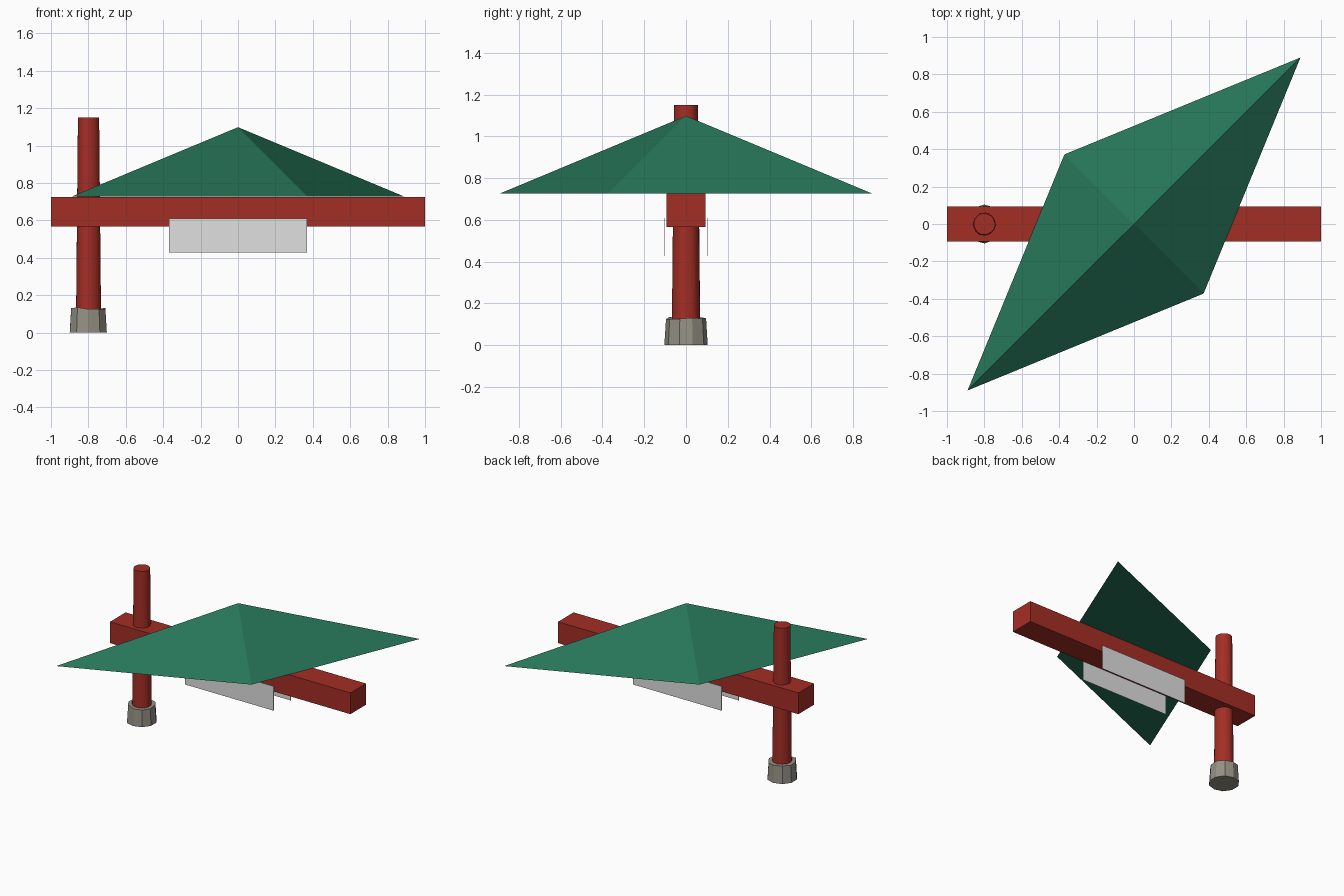
import bpy, bmesh, math, random

if "Cube" in bpy.data.objects:
    bpy.data.objects.remove(bpy.data.objects["Cube"])

random.seed(4)


def material(name, rgb):
    m = bpy.data.materials.new(name)
    lin = [(c / 255 / 12.92 if c < 10 else ((c / 255 + 0.055) / 1.055) ** 2.4) for c in rgb]
    m.diffuse_color = (*lin, 1)
    m.use_nodes = True
    m.node_tree.nodes["Principled BSDF"].inputs["Base Color"].default_value = m.diffuse_color
    return m


RED = material("red paint", (164, 46, 37))
GREEN = material("dark green roof", (38, 116, 88))
STONE = material("warm grey stone", (148, 144, 132))
WHITE = material("pale grey panel", (224, 224, 224))


def make(name, verts, faces, mat):
    mesh = bpy.data.meshes.new(name)
    mesh.from_pydata(verts, [], faces)
    bm = bmesh.new()
    bm.from_mesh(mesh)
    bmesh.ops.recalc_face_normals(bm, faces=bm.faces)
    bm.to_mesh(mesh)
    bm.free()
    mesh.materials.append(mat)
    ob = bpy.data.objects.new(name, mesh)
    bpy.context.collection.objects.link(ob)
    return ob


def rough_column(name, x, sides, rings, wobble, top_wobble, mat):
    """Closed column of (radius, z) rings with a slightly uneven outline."""
    bump = [1 + random.uniform(-wobble, wobble) for _ in range(sides)]
    verts = []
    for k, (r, z) in enumerate(rings):
        for i in range(sides):
            a = 2 * math.pi * (i + 0.5) / sides
            dz = random.uniform(-top_wobble, 0) if k == len(rings) - 1 else 0
            verts.append((x + r * bump[i] * math.cos(a), r * bump[i] * math.sin(a), z + dz))
    faces = [tuple(range(sides)), tuple(range(len(verts) - sides, len(verts)))]
    for k in range(len(rings) - 1):
        for i in range(sides):
            j = (i + 1) % sides
            a, b = k * sides, (k + 1) * sides
            faces.append((a + i, a + j, b + j, b + i))
    return make(name, verts, faces, mat)


# Horizontal beam
bpy.ops.mesh.primitive_cube_add(size=1, location=(0, 0, 0.646))
beam = bpy.context.object
beam.name = "beam"
beam.scale = (2, 0.185, 0.16)
beam.data.materials.append(RED)

# Tapered post standing in a stone foot
post = rough_column("post", -0.8, 24, [(0.068, 0.001), (0.057, 1.15)], 0.025, 0, RED)
foot = rough_column("stone_foot", -0.8, 10, [(0.105, 0), (0.097, 0.136)], 0.02, 0.012, STONE)
for ob in (post, foot):
    bpy.ops.object.select_all(action='DESELECT')
    ob.select_set(True)
    bpy.context.view_layer.objects.active = ob
    bpy.ops.object.shade_smooth_by_angle(angle=math.radians(30))

# Diamond-plan roof pyramid with a closed underside
far, near, base = 0.89, 0.372, 0.727
corners = [(far, far, base), (-near, near, base), (-far, -far, base), (near, -near, base)]
make("roof", corners + [(0, 0, 1.098)],
     [(0, 1, 2, 3)] + [(i, (i + 1) % 4, 4) for i in range(4)], GREEN)

# Hanging panels on both faces of the beam
for name, side in (("front_panel", -1), ("back_panel", 1)):
    y = side * 0.101
    make(name, [(sx * 0.368, y + dy, z) for dy in (-0.001, 0.001) for sx, z in
                ((-1, 0.427), (1, 0.427), (1, 0.61), (-1, 0.61))],
         [(0, 1, 2, 3), (4, 5, 6, 7)] + [(i, (i + 1) % 4, (i + 1) % 4 + 4, i + 4) for i in range(4)],
         WHITE)
